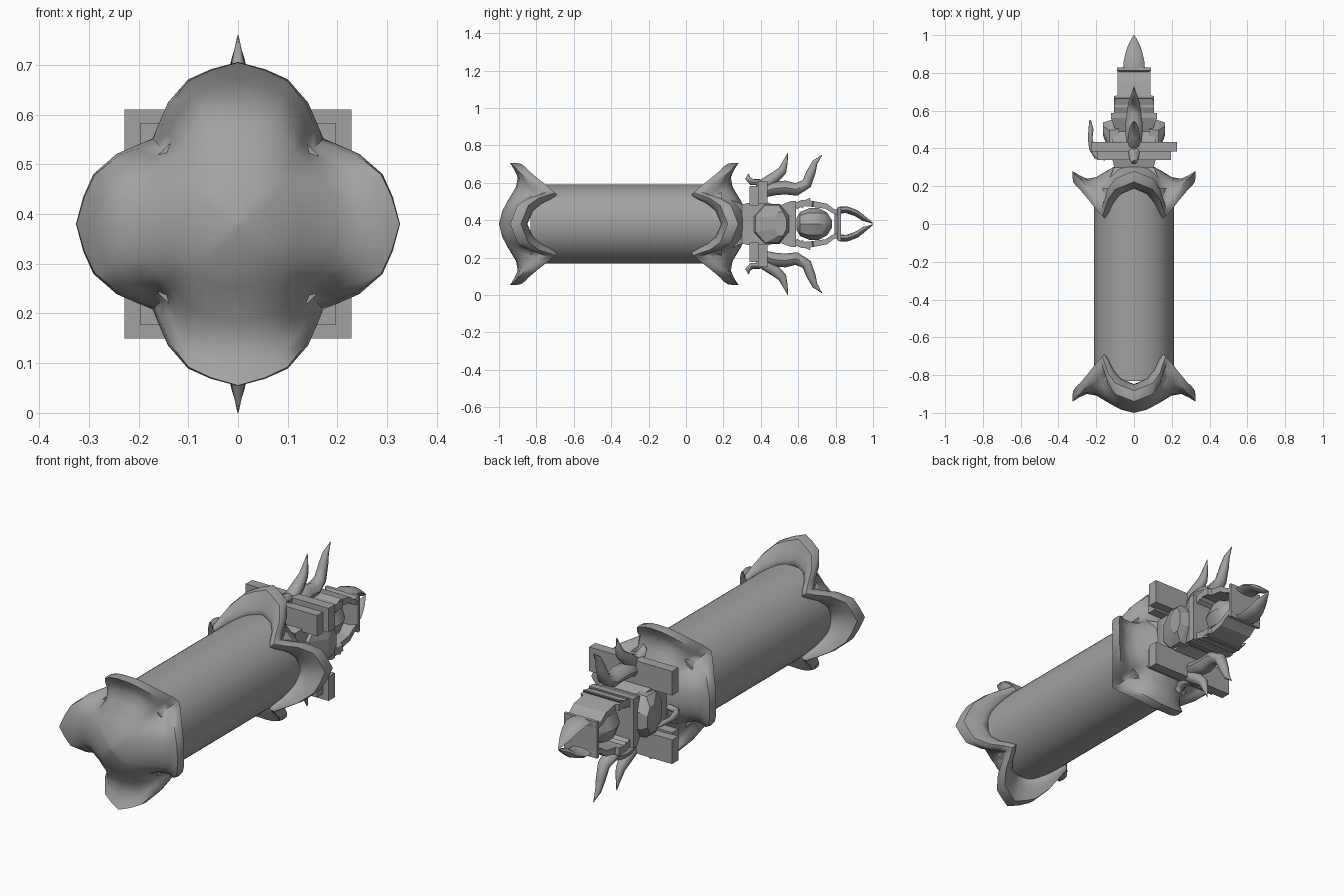
import bpy, bmesh, math
from mathutils import Vector

if "Cube" in bpy.data.objects:
    bpy.data.objects.remove(bpy.data.objects["Cube"])

ZC = 0.38  # height of the long axis
GREY = bpy.data.materials.new("dark_grey")
GREY.diffuse_color = (0.36, 0.36, 0.36, 1)
GREY.use_nodes = True
GREY.node_tree.nodes["Principled BSDF"].inputs["Base Color"].default_value = GREY.diffuse_color


def finish(name, bm, angle=None):
    bmesh.ops.remove_doubles(bm, verts=bm.verts, dist=0.0004)
    bmesh.ops.recalc_face_normals(bm, faces=bm.faces)
    me = bpy.data.meshes.new(name)
    bm.to_mesh(me)
    bm.free()
    me.materials.append(GREY)
    ob = bpy.data.objects.new(name, me)
    bpy.context.collection.objects.link(ob)
    if angle:
        bpy.context.view_layer.objects.active = ob
        ob.select_set(True)
        bpy.ops.object.shade_smooth_by_angle(angle=math.radians(angle))
        ob.select_set(False)
    return ob


def skin(bm, rings):
    loops = [[bm.verts.new(p) for p in r] for r in rings]
    n = len(loops[0])
    for a, b in zip(loops, loops[1:]):
        for i in range(n):
            j = (i + 1) % n
            bm.faces.new((a[i], a[j], b[j], b[i]))
    bm.faces.new(loops[0])
    bm.faces.new(loops[-1])


def lathe(name, profile, n, square=False, angle=None):
    """Sections (radius, y) along the long axis."""
    bm = bmesh.new()
    k, off = (math.sqrt(2), math.pi / 4) if square else (1, 0)
    skin(bm, [[(r * k * math.cos(off + math.tau * i / n), y, ZC + r * k * math.sin(off + math.tau * i / n))
               for i in range(n)] for r, y in profile])
    return finish(name, bm, angle)


def box(name, x, y0, y1, z0, z1):
    bm = bmesh.new()
    skin(bm, [[(-x, y, z0), (x, y, z0), (x, y, z1), (-x, y, z1)] for y in (y0, y1)])
    return finish(name, bm)


def horn(name, path, side, n=8, angle=50):
    """Tapered horn in the middle plane: (y, height off axis, half thickness, half width)."""
    bm, rings = bmesh.new(), []
    off = math.pi / 4 if n == 4 else 0
    k = math.sqrt(2) if n == 4 else 1
    for i, (y, h, t, w) in enumerate(path):
        a, b = path[max(i - 1, 0)], path[min(i + 1, len(path) - 1)]
        d = Vector((b[0] - a[0], b[1] - a[1])).normalized()
        ring = []
        for j in range(n):
            q = off + math.tau * j / n
            s, c = k * math.sin(q) * t, k * math.cos(q) * w
            ring.append((c, y - d.y * s, ZC + side * (h + d.x * s)))
        rings.append(ring)
    skin(bm, rings)
    return finish(name, bm, angle)


# Four-pointed collar: each row gives (r, y) on a prong and (r, y) on a diagonal lobe
COLLAR = [(.001, -1.0, .001, -1.0), (.07, -.982, .07, -.985), (.13, -.95, .13, -.955),
          (.20, -.908, .185, -.90), (.25, -.90, .200, -.84), (.29, -.918, .215, -.79),
          (.325, -.94, .233, -.765), (.326, -.91, .243, -.73), (.322, -.883, .237, -.702),
          (.28, -.868, .222, -.690), (.24, -.852, .208, -.697), (.205, -.848, .20, -.72),
          (.18, -.872, .195, -.78), (.10, -.92, .12, -.90), (.001, -.95, .001, -.95)]
# Angle within each quarter and how far it belongs to the prong
LOBE = [(0, 1), (10, .88), (19, .78), (30, .47), (38, .18), (45, 0), (52, .18), (60, .47), (71, .78), (80, .88)]


def collar(name, flip):
    bm, rings = bmesh.new(), []
    for r1, y1, r0, y0 in COLLAR:
        ring = []
        for quarter in range(4):
            for deg, w in LOBE:
                q = math.radians(deg + 90 * quarter)
                r, y = r0 + (r1 - r0) * w, y0 + (y1 - y0) * w
                ring.append((r * math.cos(q), -.66 - y if flip else y, ZC + r * math.sin(q)))
        rings.append(ring)
    skin(bm, rings)
    finish(name, bm, 60)


# Main barrel and its two mirrored collars
lathe("barrel", [(.212, -.832), (.212, .19)], 64, angle=40)
collar("front_collar", False)
collar("rear_collar", True)

# Square neck and stepped rear body
lathe("neck", [(.13, .24), (.105, .30), (.115, .345), (.115, .44), (.095, .49),
               (.122, .56), (.122, .588)], 4, square=True)

# Faceted side bosses
for s, nm in ((1, "right"), (-1, "left")):
    bm = bmesh.new()
    skin(bm, [[(s * x, yc + ry * math.cos(math.pi / 8 + math.tau * i / 8),
                ZC + rz * math.sin(math.pi / 8 + math.tau * i / 8)) for i in range(8)]
              for x, yc, ry, rz in ((.08, .455, .12, .115), (.13, .46, .095, .11), (.165, .505, .035, .07))])
    finish(nm + "_boss", bm)

# Parts repeated above and below the axis
for s, nm in ((1, "upper"), (-1, "lower")):
    def zz(a, b):
        return sorted((ZC + s * a, ZC + s * b))
    box(nm + "_bar_front", .197, .34, .39, *zz(.10, .203))
    box(nm + "_bar_rear", .228, .385, .435, *zz(.11, .23))
    # Curl and flames
    horn(nm + "_curl", [(.40, .19, .025, .035), (.385, .225, .02, .03), (.35, .225, .018, .025),
                        (.33, .245, .014, .018), (.335, .268, .002, .002)], s)
    horn(nm + "_short_flame", [(.40, .18, .03, .035), (.43, .22, .032, .035), (.475, .25, .03, .03),
                               (.515, .285, .024, .022), (.53, .33, .014, .012), (.545, .38, .001, .001)], s)
    horn(nm + "_long_flame", [(.41, .17, .03, .035), (.47, .19, .037, .045), (.53, .195, .037, .045),
                              (.59, .185, .034, .038), (.645, .215, .028, .03), (.67, .28, .024, .022),
                              (.69, .33, .015, .014), (.728, .37, .001, .001)], s)
    # Wide claw plates around the core
    horn(nm + "_claw", [(.585, .095, .018, .105), (.62, .112, .016, .105), (.675, .108, .016, .105),
                        (.68, .107, .016, .088), (.75, .095, .014, .088), (.785, .07, .012, .088),
                        (.825, .055, .01, .085)], s, 4, 25)
    horn(nm + "_claw_spur", [(.61, .10, .02, .105), (.64, .118, .012, .105), (.665, .137, .002, .1)], s, 4, 25)
    # Closing tip jaws
    horn(nm + "_tip_jaw", [(.815, .074, .018, .058), (.86, .076, .018, .055), (.91, .058, .017, .044),
                           (.95, .03, .014, .03), (1.0, .003, .002, .003)], s, 8, 50)

# Core between the claws, and the square end block
lathe("core", [(.03, .59), (.065, .61), (.085, .66), (.085, .71), (.06, .755), (.02, .78)], 8, angle=30)
lathe("end_plate", [(.06, .795), (.09, .812), (.09, .828)], 4, square=True)

# Small curved hook on the left side only
cu = bpy.data.curves.new("side_hook", "CURVE")
cu.dimensions = "3D"
cu.bevel_depth = .015
cu.bevel_resolution = 2
cu.use_fill_caps = True
cu.materials.append(GREY)
sp = cu.splines.new("POLY")
pts = [(-.15, .35, 1), (-.20, .36, 1), (-.222, .40, 1.1), (-.232, .45, .8), (-.228, .50, .9), (-.232, .55, .3)]
sp.points.add(len(pts) - 1)
for p, (x, y, r) in zip(sp.points, pts):
    p.co = (x, y, ZC, 1)
    p.radius = r
bpy.context.collection.objects.link(bpy.data.objects.new("side_hook", cu))
